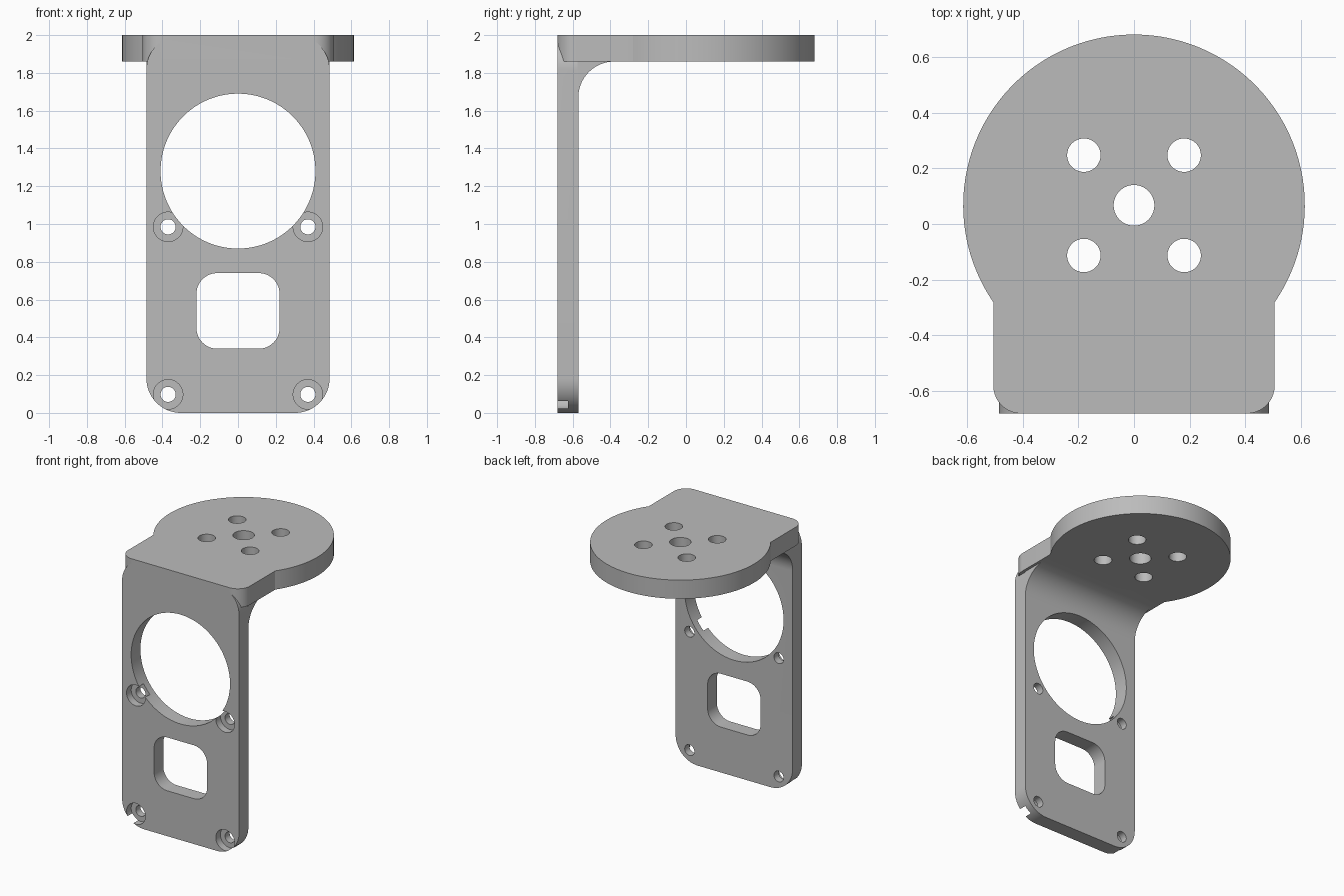
import bpy, bmesh
from math import sin, cos, pi, atan2, radians

cube = bpy.data.objects.get("Cube")
if cube:
    bpy.data.objects.remove(cube, do_unlink=True)

grey = bpy.data.materials.new("plain_grey")
grey.use_nodes = True
grey.diffuse_color = (0.5, 0.5, 0.5, 1)
grey.node_tree.nodes["Principled BSDF"].inputs["Base Color"].default_value = (0.5, 0.5, 0.5, 1)


def arc(cx, cy, r, a0, a1, n):
    return [(cx + r * cos(a0 + (a1 - a0) * i / n), cy + r * sin(a0 + (a1 - a0) * i / n))
            for i in range(n + 1)]


def circle(cx, cy, r, n=64):
    return arc(cx, cy, r, 0, 2 * pi, n)[:-1]


def rounded_rect(x, low, high, r):
    pts = []
    for i, (cx, cy) in enumerate([(x - r, high - r), (r - x, high - r),
                                  (r - x, low + r), (x - r, low + r)]):
        pts += arc(cx, cy, r, i * pi / 2, (i + 1) * pi / 2, 16)
    return pts


def prism(name, outline, axis, d0, d1):
    """Extrude a 2D outline between two depths along an axis."""
    place = {"X": lambda u, v, d: (d, u, v),
             "Y": lambda u, v, d: (u, d, v),
             "Z": lambda u, v, d: (u, v, d)}[axis]
    bm = bmesh.new()
    ends = [[bm.verts.new(place(u, v, d)) for u, v in outline] for d in (d0, d1)]
    for ring in ends:
        bm.faces.new(ring)
    n = len(outline)
    for i in range(n):
        j = (i + 1) % n
        bm.faces.new((ends[0][i], ends[0][j], ends[1][j], ends[1][i]))
    bmesh.ops.recalc_face_normals(bm, faces=bm.faces)
    mesh = bpy.data.meshes.new(name)
    bm.to_mesh(mesh)
    bm.free()
    mesh.materials.append(grey)
    ob = bpy.data.objects.new(name, mesh)
    bpy.context.collection.objects.link(ob)
    return ob


def combine(target, tool, operation):
    bpy.context.view_layer.objects.active = target
    mod = target.modifiers.new("combine", "BOOLEAN")
    mod.operation, mod.solver, mod.object = operation, "EXACT", tool
    bpy.ops.object.modifier_apply(modifier=mod.name)
    bpy.data.objects.remove(tool, do_unlink=True)


FRONT, BACK = -0.68, -0.57
DISC_Y, DISC_R, NECK = 0.067, 0.613, 0.505

# Upright plate with rounded corners
bracket = prism("bracket", rounded_rect(0.485, 0, 2, 0.183), "Y", FRONT, BACK)

# Top plate: round disc running into a rounded neck
join = atan2(-(DISC_R ** 2 - NECK ** 2) ** 0.5, NECK)
outline = arc(0, DISC_Y, DISC_R, join, pi - join, 110)
outline += arc(0.1 - NECK, FRONT + 0.1, 0.1, pi, 1.5 * pi, 16)
outline += arc(NECK - 0.1, FRONT + 0.1, 0.1, 1.5 * pi, 2 * pi, 16)
combine(bracket, prism("top_plate", outline, "Z", 1.86, 2), "UNION")

# Inner fillet between the plates
profile = arc(BACK + 0.19, 1.67, 0.19, pi, pi / 2, 24)
profile += [(BACK + 0.19, 1.88), (BACK - 0.005, 1.88), (BACK - 0.005, 1.67)]
combine(bracket, prism("fillet", profile, "X", -0.485, 0.485), "UNION")

# Openings in the upright plate
cutters = [prism("large_hole", circle(0, 1.28, 0.41, 128), "Y", -0.8, -0.4),
           prism("window", rounded_rect(0.22, 0.34, 0.74, 0.11), "Y", -0.8, -0.4)]

# Counterbored screw holes
for x in (-0.37, 0.37):
    for z in (0.098, 0.985):
        cutters.append(prism("screw_hole", circle(x, z, 0.04, 40), "Y", -0.8, -0.4))
        cutters.append(prism("counterbore", circle(x, z, 0.078), "Y", -0.8, -0.625))

# Holes in the top plate
cutters.append(prism("centre_hole", circle(0, DISC_Y, 0.073), "Z", 1.7, 2.2))
for x in (-0.18, 0.18):
    for y in (-0.18, 0.18):
        cutters.append(prism("mount_hole", circle(x, DISC_Y + y, 0.06), "Z", 1.7, 2.2))

for cutter in cutters:
    combine(bracket, cutter, "DIFFERENCE")

# Smooth curved walls, sharp edges kept
bpy.ops.object.select_all(action="DESELECT")
bracket.select_set(True)
bpy.context.view_layer.objects.active = bracket
bpy.ops.object.shade_smooth_by_angle(angle=radians(30))
